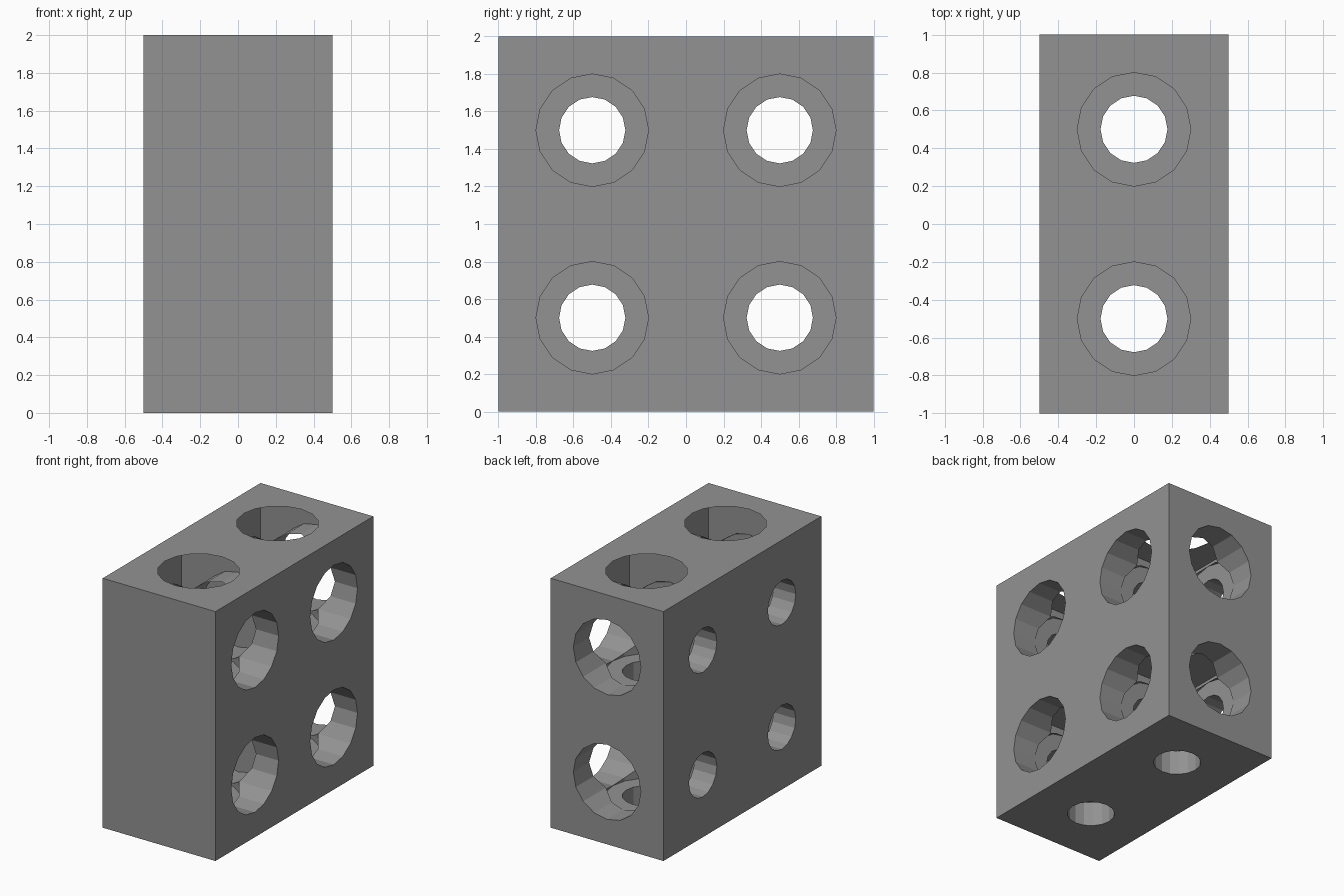
import bpy, bmesh, math
from mathutils import Matrix

if "Cube" in bpy.data.objects:
    bpy.data.objects.remove(bpy.data.objects["Cube"])

SIDES = 16
WIDE, NARROW = 0.30, 0.177   # bore radii
FLOOR = -0.302               # where the wide bore steps down to the narrow one

grey = bpy.data.materials.new("mid grey")
grey.diffuse_color = (0.29, 0.29, 0.29, 1)
grey.use_nodes = True
grey.node_tree.nodes["Principled BSDF"].inputs["Base Color"].default_value = grey.diffuse_color

# Rotations that carry +z onto each positive axis
AXES = {
    "x": Matrix.Rotation(math.pi / 2, 4, 'Y'),
    "y": Matrix.Rotation(-math.pi / 2, 4, 'X'),
    "z": Matrix.Identity(4),
}


def mesh_object(name, bm):
    me = bpy.data.meshes.new(name)
    bm.to_mesh(me)
    bm.free()
    me.materials.append(grey)
    ob = bpy.data.objects.new(name, me)
    bpy.context.collection.objects.link(ob)
    return ob


def bore(name, axis, radius, low, high):
    bm = bmesh.new()
    bmesh.ops.create_cone(bm, cap_ends=True, segments=SIDES, radius1=radius,
                          radius2=radius, depth=high - low,
                          matrix=axis @ Matrix.Translation((0, 0, (low + high) / 2)))
    ob = mesh_object(name, bm)
    ob.hide_render = True
    return ob


# One block, drilled along all three axes with stepped bores
bm = bmesh.new()
bmesh.ops.create_cube(bm, size=1)
block = mesh_object("block_pattern", bm)
cutters = []
for key, axis in AXES.items():
    cutters.append(bore("wide_bore_" + key, axis, WIDE, FLOOR, 0.6))
    cutters.append(bore("narrow_bore_" + key, axis, NARROW, -0.6, 0.0))
for cutter in cutters:
    mod = block.modifiers.new("drill", 'BOOLEAN')
    mod.operation = 'DIFFERENCE'
    mod.solver = 'EXACT'
    mod.object = cutter

bpy.context.view_layer.update()
deps = bpy.context.evaluated_depsgraph_get()
drilled = bpy.data.meshes.new_from_object(block.evaluated_get(deps))
drilled.name = "drilled_block"
drilled.materials.clear()
drilled.materials.append(grey)
for poly in drilled.polygons:
    poly.material_index = 0
    poly.use_smooth = False
for ob in cutters + [block]:
    bpy.data.objects.remove(ob, do_unlink=True)

# Two by two stack of blocks
for row, z in (("lower", 0.5), ("upper", 1.5)):
    for side, y in (("front", -0.5), ("back", 0.5)):
        ob = bpy.data.objects.new(f"{row}_{side}_block", drilled)
        ob.location = (0, y, z)
        bpy.context.collection.objects.link(ob)
